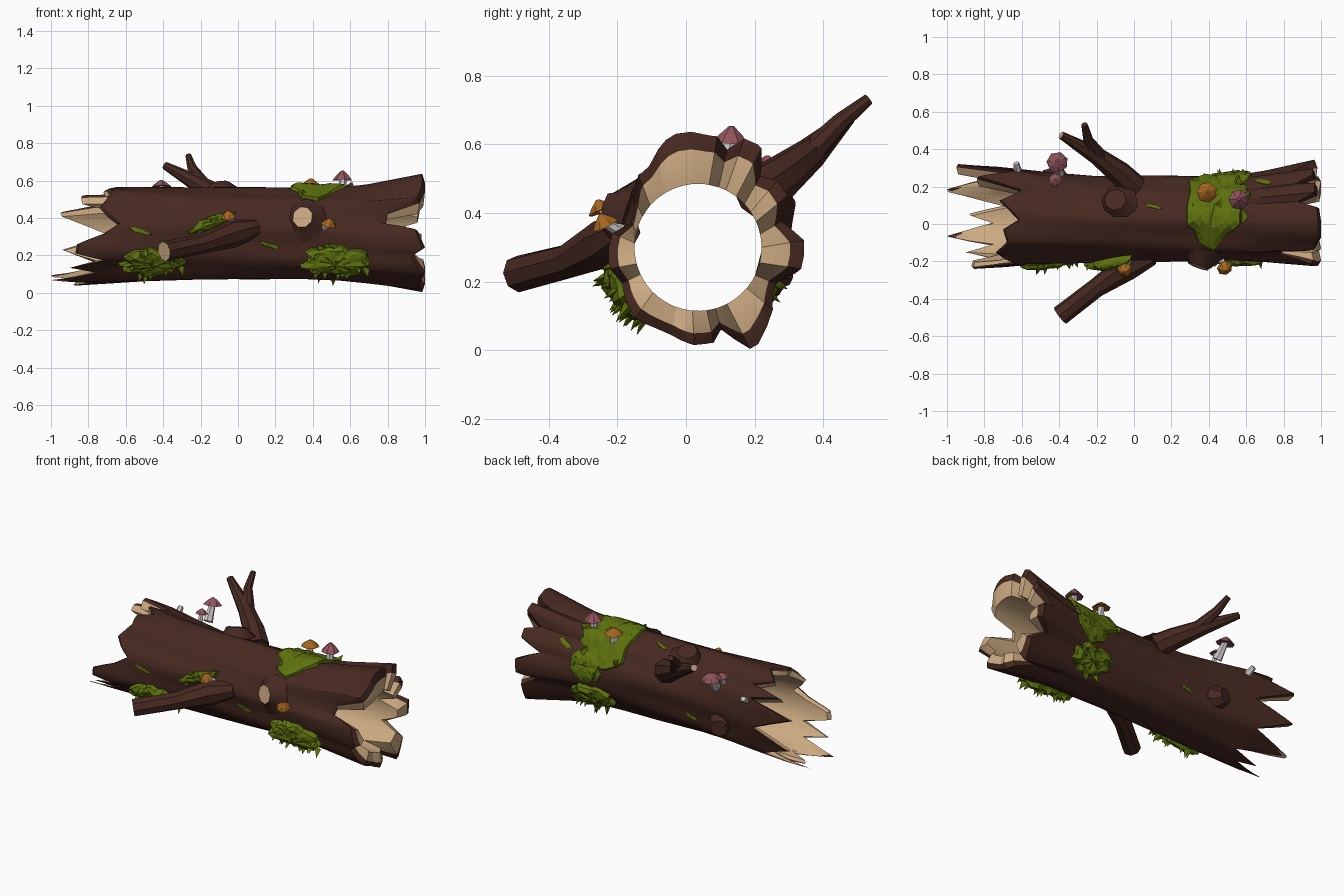
import bpy, bmesh, math, random
from mathutils import Vector

if "Cube" in bpy.data.objects:
    bpy.data.objects.remove(bpy.data.objects["Cube"])

random.seed(4)


def material(name, rgb):
    m = bpy.data.materials.new(name)
    m.diffuse_color = (*rgb, 1)
    m.use_nodes = True
    m.node_tree.nodes["Principled BSDF"].inputs["Base Color"].default_value = m.diffuse_color
    return m


BARK = material("bark brown", (0.062, 0.022, 0.015))
WOOD = material("pale wood", (0.60, 0.40, 0.22))
MOSS = material("moss green", (0.11, 0.165, 0.004))
PINK = material("cap pink", (0.29, 0.09, 0.11))
ORANGE = material("cap orange", (0.38, 0.13, 0.015))
STEM = material("stem grey", (0.62, 0.58, 0.58))

# Where the wood ends at each angle (degrees, from +y towards +z)
LEFT = [(0, -.68), (12, -.80), (25, -.95), (36, -.66), (46, -.84), (56, -.61), (70, -.72),
        (84, -.66), (94, -.62), (106, -.70), (122, -.68), (142, -.74), (154, -.70), (166, -.64),
        (178, -.72), (190, -.86), (200, -.87), (210, -.72), (222, -.90), (232, -.76), (246, -1.0),
        (262, -.76), (272, -.88), (284, -.68), (302, -1.0), (322, -.72), (343, -.94)]
RIGHT = [(0, .98), (12, .85), (24, .97), (34, .97), (43, .88), (53, .98), (64, .98), (71, .89),
         (80, .99), (97, 1.0), (120, 1.0), (139, .97), (151, .80), (166, .79), (176, .96),
         (195, 1.0), (205, .94), (225, 1.0), (250, .98), (265, 1.0), (278, .97), (286, .84),
         (297, 1.0), (320, 1.0), (334, .88), (346, .98)]
# Swellings of the bark at each end: angle, spread, height
BUMPS_R = [(2, 22, .04), (50, 14, .02), (300, 14, .04), (264, 16, -.025), (133, 14, -.04)]
BUMPS_L = [(32, 20, .035), (205, 20, .02), (95, 25, .0)]


def end_at(table, deg):
    deg %= 360
    pts = table + [(360, table[0][1])]
    for (a, u), (b, v) in zip(pts, pts[1:]):
        if a <= deg <= b:
            return u + (v - u) * (deg - a) / (b - a)


def bump(table, deg):
    return sum(h * math.exp(-(((deg - a + 180) % 360 - 180) / s) ** 2) for a, s, h in table)


def outer(x, deg, extra=0.0):
    """Point on the bark at position x and angle deg."""
    t = math.radians(deg)
    r = max(0, (x - .45) / .55) ** 1.4
    l = min(1.1, max(0, (-x - .25) / .6))
    k = .007 * math.sin(5 * t + 3 * x) + .006 * math.sin(9 * t - 2 * x) + extra
    k += (end_at(RIGHT, deg) - 1) * .25 * max(0, (x - .25) / .75)
    k += r * bump(BUMPS_R, deg) + min(1, 1.6 * l) * bump(BUMPS_L, deg)
    ry, rz = .225 + .05 * r + .045 * l + k, .243 + .08 * r + .02 * l + k
    return Vector((x, .027 + .02 * r + .02 * l + ry * math.cos(t),
                   .31 + .012 * r + rz * math.sin(t)))


def inner(x, deg):
    t = math.radians(deg)
    rad = .185 + .07 * min(1, max(0, (-x - .35) / .6))
    return Vector((x, .035 + rad * math.cos(t), .30 + rad * math.sin(t)))


def finish(name, bm, mats, angle=None):
    bmesh.ops.recalc_face_normals(bm, faces=bm.faces)
    me = bpy.data.meshes.new(name)
    bm.to_mesh(me)
    bm.free()
    for m in mats:
        me.materials.append(m)
    ob = bpy.data.objects.new(name, me)
    bpy.context.collection.objects.link(ob)
    if angle:
        bpy.ops.object.select_all(action='DESELECT')
        ob.select_set(True)
        bpy.context.view_layer.objects.active = ob
        bpy.ops.object.shade_smooth_by_angle(angle=math.radians(angle))
    return ob


# Hollow log: each column is a closed loop of bark, rim, inside, rim
base = sorted({a for a, _ in LEFT + RIGHT})
angles = []
for a, b in zip(base, base[1:] + [360]):
    angles.append(a)
    if b - a > 9:
        angles.append((a + b) / 2)
bm = bmesh.new()
columns = []
for a in angles:
    el, er = end_at(LEFT, a), end_at(RIGHT, a)
    xs = [el + .01, (el - .5) / 2, -.45, -.2, .1, .35, .55, .70, er - .015]
    xin = [el + .01, (el - .5) / 2, -.3, .2, .7, er - .01]
    loop = [outer(x, a) for x in xs]
    loop.append(outer(er, a).lerp(inner(er, a), .35))
    loop += [inner(x, a) for x in reversed(xin)]
    loop.append(outer(el, a).lerp(inner(el, a), .3))
    columns.append([bm.verts.new(p) for p in loop])
n, count = len(xs), len(columns[0])
for c, d in zip(columns, columns[1:] + columns[:1]):
    for i in range(count):
        j = (i + 1) % count
        f = bm.faces.new((c[i], c[j], d[j], d[i]))
        f.material_index = 0 if i < n or i == count - 1 else 1
finish("hollow_log", bm, [BARK, WOOD], 32)


def tube(bm, path, radii, sides=7, mat=0, cap=0, spin=.3):
    """Faceted tube through path points, closed at both ends."""
    path = [Vector(p) for p in path]
    rings = []
    for i, (p, r) in enumerate(zip(path, radii)):
        d = (path[min(i + 1, len(path) - 1)] - path[max(i - 1, 0)]).normalized()
        u = d.cross(Vector((.3, .9, .25))).normalized()
        v = d.cross(u)
        rings.append([bm.verts.new(p + r * (math.cos(w) * u + math.sin(w) * v))
                      for w in (spin + math.tau * k / sides for k in range(sides))])
    for a, b in zip(rings, rings[1:]):
        for k in range(sides):
            f = bm.faces.new((a[k], a[(k + 1) % sides], b[(k + 1) % sides], b[k]))
            f.material_index = mat
    bm.faces.new(rings[0]).material_index = mat
    bm.faces.new(rings[-1]).material_index = cap


# Branches and knots: name, path, radii, whether the cut shows pale wood
limbs = [
    ("front_branch", [(.10, -.175, .35), (-.03, -.225, .315), (-.2, -.34, .26), (-.395, -.49, .222)],
     [.045, .075, .052, .054], 1),
    ("back_branch", [(-.0, .195, .45), (-.075, .27, .5), (-.2, .365, .575), (-.39, .475, .68)],
     [.075, .066, .048, .021], 1),
    ("back_branch_fork", [(-.17, .35, .56), (-.245, .45, .665), (-.265, .532, .732)],
     [.04, .027, .017], 0),
    ("front_knot", [(.36, -.165, .39), (.355, -.20, .40), (.345, -.228, .405)],
     [.12, .08, .058], 1),
    ("top_knot", [(-.08, .11, .51), (-.095, .12, .55), (-.10, .13, .578)], [.11, .08, .06], 0),
    ("back_knot", [(-.42, .23, .25), (-.43, .265, .24), (-.44, .30, .24)], [.08, .065, .05], 0),
]
for name, path, radii, pale in limbs:
    bm = bmesh.new()
    tube(bm, path, radii, 8, 0, pale)
    finish(name, bm, [BARK, WOOD], 40)


def moss(name, x0, deg0, rx, arc, lift, spikes=0, slope=0.0, segs=24):
    """Jagged cushion hugging the bark; arc is its half width round the log."""
    def at(u, v, h):
        x = x0 + rx * u
        return outer(x, deg0 + math.degrees(arc * v / .24) + slope * u, h)
    bm = bmesh.new()
    jag = [random.uniform(.8, 1.15) for _ in range(segs)]
    rings = []
    for s, h in ((.25, 1), (.5, 1), (.75, .95), (.95, .65), (1, -.3)):
        ring = []
        for k in range(segs):
            w = math.tau * k / segs
            q = s * (jag[k] if s > .5 else 1)
            ring.append(bm.verts.new(at(q * math.cos(w), q * math.sin(w),
                                        lift * h * random.uniform(.8, 1.15))))
        rings.append(ring)
    mid = bm.verts.new(at(0, 0, lift))
    for k in range(segs):
        j = (k + 1) % segs
        bm.faces.new((mid, rings[0][k], rings[0][j]))
        for a, b in zip(rings, rings[1:]):
            bm.faces.new((a[k], b[k], b[j], a[j]))
    # leafy tufts poking out of the cushion
    for _ in range(spikes):
        w, q = random.uniform(0, math.tau), random.uniform(.55, 1)
        u, v = q * math.cos(w), q * math.sin(w)
        tri = [bm.verts.new(at(u + .15 * math.cos(e), v + .22 * math.sin(e), lift * .3))
               for e in (0, 2.1, 4.2)]
        tip = bm.verts.new(at(u * 1.12, v * 1.1, lift + random.uniform(.005, .025))
                           + Vector((0, 0, -.01)))
        for k in range(3):
            bm.faces.new((tri[k], tri[(k + 1) % 3], tip))
    finish(name, bm, [MOSS])


moss("top_moss", .43, 72, .175, .235, .028, 8)
moss("front_left_moss", -.46, 215, .165, .08, .042, 22)
moss("front_right_moss", .52, 213, .175, .085, .045, 22)
moss("back_moss", .5, -36, .14, .09, .045, 18)
moss("back_upper_moss", .52, 12, .1, .11, .022, 6)
moss("branch_moss", -.13, 164, .125, .035, .04, 6, -11, 14)
flecks = [(.1, 72, .05, .012), (.69, 33, .05, .018), (-.52, 176, .06, .012), (.17, 194, .06, .014),
          (-.2, -20, .05, .015)]
for i, (x, a, rx, arc) in enumerate(flecks):
    moss("moss_fleck_%d" % (i + 1), x, a, rx, arc, .006, 0, 4, 6)

# Mushrooms: foot, underside of cap, cap radius, cap height, colour
shrooms = [
    ((.56, .12, .53), (.56, .13, .602), .055, .052, PINK),
    ((.39, .16, .52), (.39, .17, .575), .055, .036, ORANGE),
    ((-.40, .27, .48), (-.41, .33, .562), .058, .042, PINK),
    ((-.42, .21, .48), (-.42, .235, .54), .038, .028, PINK),
    ((-.03, -.19, .37), (-.05, -.245, .405), .042, .036, ORANGE),
    ((.46, -.18, .345), (.485, -.235, .365), .042, .036, ORANGE),
]
for i, (foot, top, r, h, colour) in enumerate(shrooms):
    foot, top = Vector(foot), Vector(top)
    axis = ((top - foot).normalized() + Vector((0, 0, 1.5))).normalized()
    bm = bmesh.new()
    tube(bm, [foot, foot.lerp(top, .5), top + axis * h * .3], [r * .5, r * .4, r * .32], 6, 1, 1)
    tube(bm, [top + axis * h * s for s in (.12, 0, .5, 1)], [r * .3, r, r * .62, r * .12], 7)
    finish("mushroom_%d" % (i + 1), bm, [colour, STEM])
# Pale broken stem near the splintered end
bm = bmesh.new()
tube(bm, [(-.62, .28, .46), (-.63, .325, .49)], [.022, .016], 6)
finish("broken_stem", bm, [STEM])
